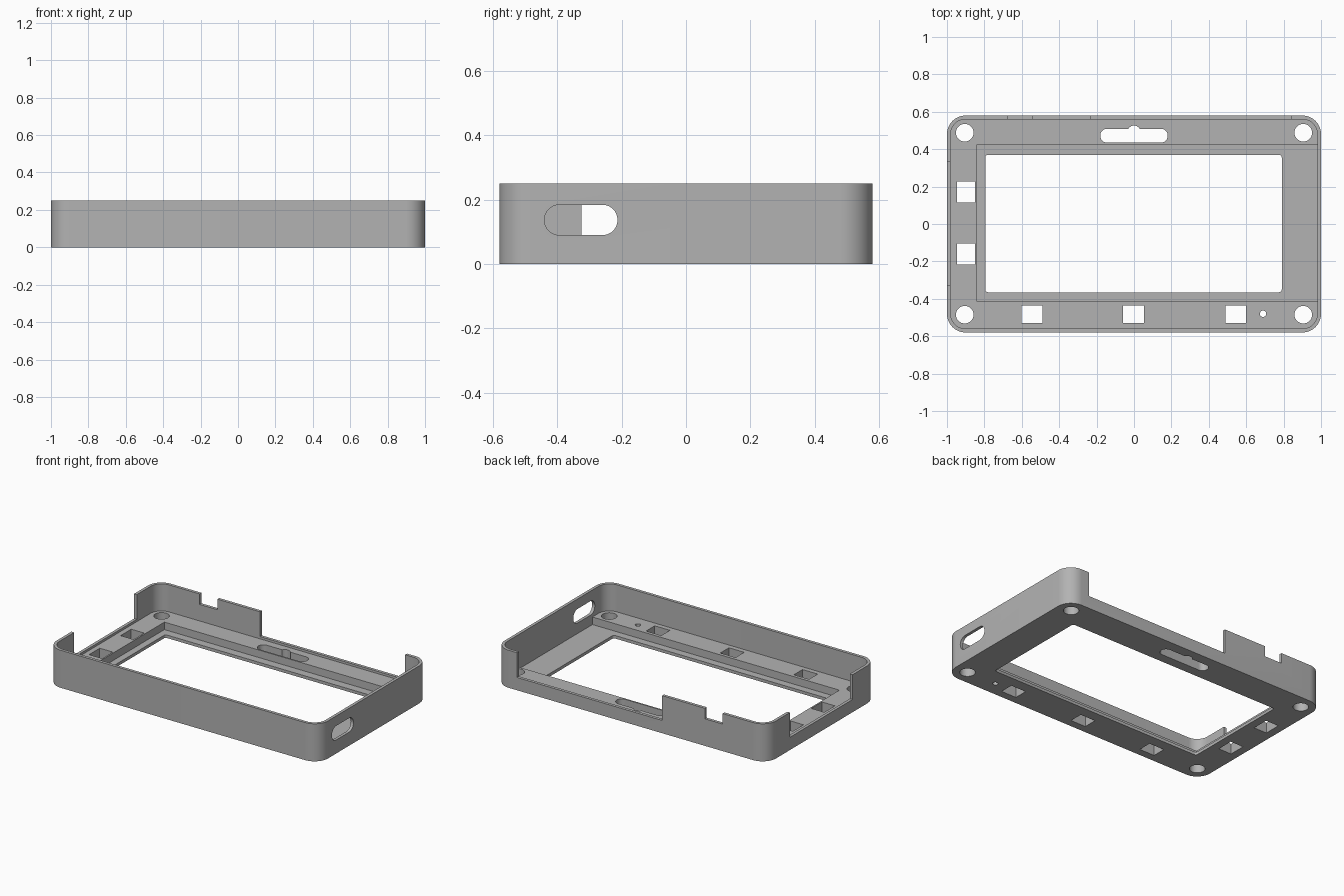
import bpy
import bmesh
from math import cos, sin, pi

if "Cube" in bpy.data.objects:
    bpy.data.objects.remove(bpy.data.objects["Cube"])

grey = bpy.data.materials.new("grey plastic")
grey.use_nodes = True
colour = (0.45, 0.45, 0.45, 1)
grey.diffuse_color = colour
grey.node_tree.nodes["Principled BSDF"].inputs["Base Color"].default_value = colour

HEIGHT, FLOOR, LIP, SILL = 0.25, 0.07, 0.02, 0.085
ABOVE, BELOW = 0.4, -0.1


def outline(u0, u1, v0, v1, r=0, steps=12):
    """Rectangle outline, with rounded corners when r > 0."""
    if r == 0:
        return [(u0, v0), (u1, v0), (u1, v1), (u0, v1)]
    centres = [(u1 - r, v1 - r), (u0 + r, v1 - r), (u0 + r, v0 + r), (u1 - r, v0 + r)]
    pts = []
    for q, (cu, cv) in enumerate(centres):
        for i in range(steps + 1):
            a = (q + i / steps) * pi / 2
            p = (cu + r * cos(a), cv + r * sin(a))
            if not pts or abs(p[0] - pts[-1][0]) + abs(p[1] - pts[-1][1]) > 1e-5:
                pts.append(p)
    if abs(pts[0][0] - pts[-1][0]) + abs(pts[0][1] - pts[-1][1]) < 1e-5:
        pts.pop()
    return pts


def circle(x, y, r):
    return [(x + r * cos(i * pi / 20), y + r * sin(i * pi / 20)) for i in range(40)]


def prism(name, pts, lo, hi, axis="z"):
    """Extrude an outline along z, or along x with the outline in y and z."""
    place = (lambda u, v, w: (u, v, w)) if axis == "z" else (lambda u, v, w: (w, u, v))
    bm = bmesh.new()
    face = bm.faces.new([bm.verts.new(place(u, v, lo)) for u, v in pts])
    top = bmesh.ops.extrude_face_region(bm, geom=[face])["geom"]
    shift = [b - a for a, b in zip(place(0, 0, lo), place(0, 0, hi))]
    bmesh.ops.translate(bm, vec=shift, verts=[g for g in top if isinstance(g, bmesh.types.BMVert)])
    bmesh.ops.recalc_face_normals(bm, faces=bm.faces)
    mesh = bpy.data.meshes.new(name)
    bm.to_mesh(mesh)
    bm.free()
    mesh.materials.append(grey)
    obj = bpy.data.objects.new(name, mesh)
    bpy.context.collection.objects.link(obj)
    return obj


# Outer shell
case = prism("case_shell", outline(-1, 1, -0.58, 0.58, 0.1), 0, HEIGHT)
bpy.context.view_layer.objects.active = case
case.select_set(True)


def cut(pts, lo=BELOW, hi=ABOVE, axis="z"):
    tool = prism("cutter", pts, lo, hi, axis)
    tool.hide_render = True
    mod = case.modifiers.new("cut", "BOOLEAN")
    mod.operation, mod.solver, mod.object = "DIFFERENCE", "EXACT", tool
    bpy.ops.object.modifier_apply(modifier=mod.name)
    bpy.data.objects.remove(tool)


# Inner cavity, screen recess and screen window
cut(outline(-0.98, 0.98, -0.56, 0.56, 0.08), FLOOR)
cut(outline(-0.84, 0.98, -0.415, 0.425), LIP)
cut(outline(-0.795, 0.79, -0.365, 0.37, 0.015, 4))

# Corner screw holes and the small pin hole
for x in (-0.905, 0.905):
    for y in (-0.485, 0.488):
        cut(circle(x, y, 0.047))
cut(circle(0.69, -0.48, 0.017))

# Rectangular clip holes along the front and one side
for x in (-0.545, -0.003, 0.544):
    cut(outline(x - 0.056, x + 0.056, -0.528, -0.437))
for y in (-0.16, 0.171):
    cut(outline(-0.946, -0.85, y - 0.056, y + 0.056))

# Hanging slot with a central bump
cut(outline(-0.18, 0.18, 0.435, 0.509, 0.036))
cut(circle(0, 0.49, 0.036))

# Openings in the back wall and side wall
cut(outline(-0.23, 0.84, 0.53, 0.7), SILL)
cut(outline(-0.675, -0.545, 0.53, 0.7), 0.18)
cut(outline(-1.1, -0.95, -0.325, 0.335), SILL)

# Oval cable port
cut(outline(-0.44, -0.213, 0.09, 0.184, 0.0465), 0.9, 1.1, "x")

bpy.ops.object.shade_smooth_by_angle(angle=pi / 6)
